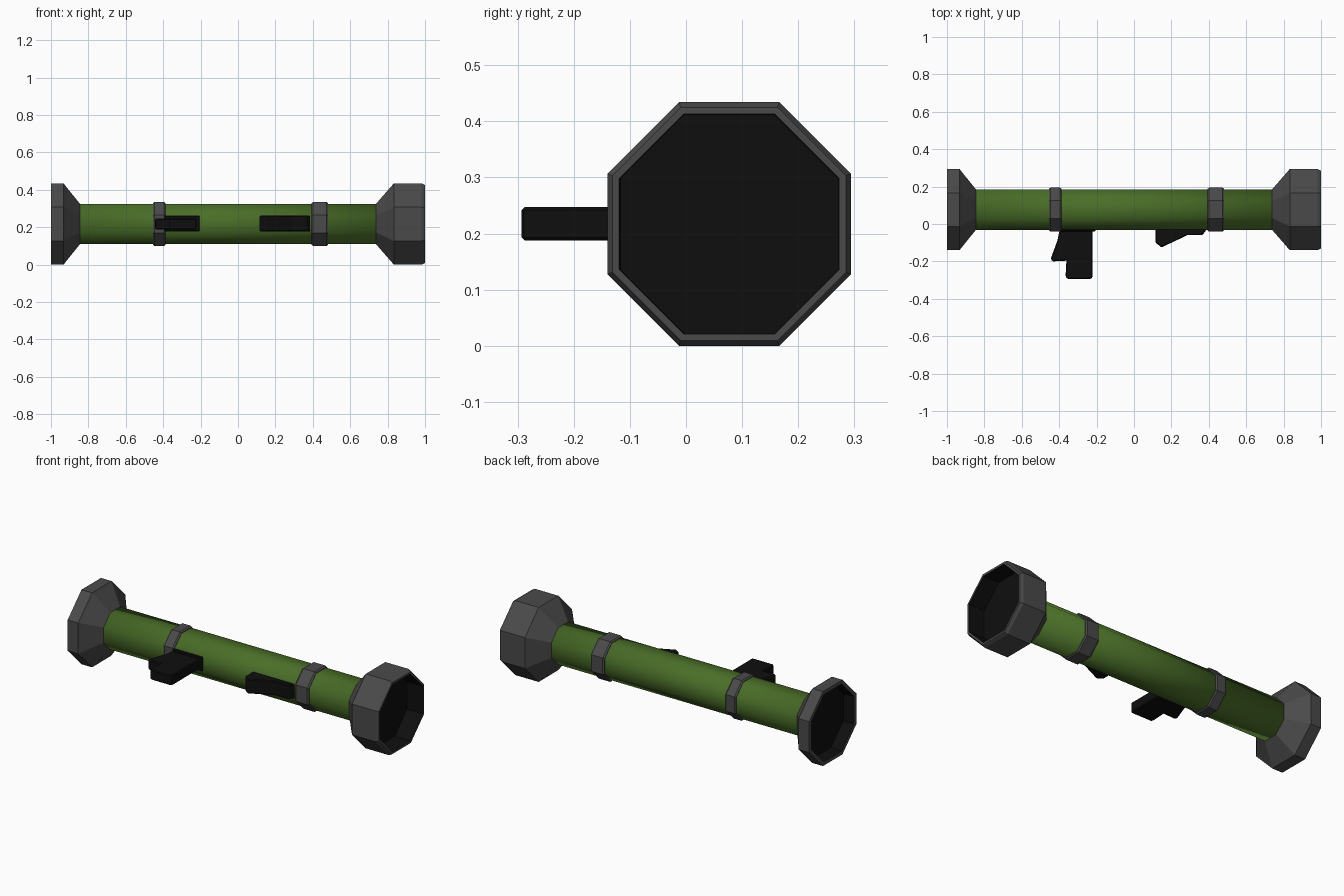
import bpy, bmesh, math

if "Cube" in bpy.data.objects:
    bpy.data.objects.remove(bpy.data.objects["Cube"])

CY, CZ = 0.077, 0.217   # tube axis
N = 8                   # octagonal sections


def material(name, col):
    m = bpy.data.materials.new(name)
    m.diffuse_color = (*col, 1)
    m.use_nodes = True
    m.node_tree.nodes["Principled BSDF"].inputs["Base Color"].default_value = m.diffuse_color
    return m


GREEN = material("olive green", (0.068, 0.155, 0.021))
GREY = material("dark grey", (0.068, 0.068, 0.068))
BLACK = material("black", (0.0045, 0.0045, 0.0045))


def finish(name, bm, mats, smooth=False):
    me = bpy.data.meshes.new(name)
    bm.to_mesh(me)
    bm.free()
    for m in mats:
        me.materials.append(m)
    for p in me.polygons:
        p.use_smooth = smooth
    ob = bpy.data.objects.new(name, me)
    bpy.context.collection.objects.link(ob)
    return ob


def lathe(name, profile, mats, smooth=False, dark_from=None, closed=False):
    """Octagonal sweep of (x, apothem) points around the tube axis."""
    bm = bmesh.new()
    rings = []
    for x, ap in profile:
        r = ap / math.cos(math.pi / N)
        rings.append([bm.verts.new((x, CY + r * math.cos((i + .5) * math.tau / N),
                                    CZ + r * math.sin((i + .5) * math.tau / N)))
                      for i in range(N)])
    pairs = list(zip(rings, rings[1:]))
    if closed:
        pairs.append((rings[-1], rings[0]))
    for k, (a, b) in enumerate(pairs):
        for i in range(N):
            j = (i + 1) % N
            f = bm.faces.new((a[i], a[j], b[j], b[i]))
            f.material_index = int(dark_from is not None and k >= dark_from)
    if not closed:
        bm.faces.new(rings[0])
        f = bm.faces.new(rings[-1])
        f.material_index = int(dark_from is not None)
    bmesh.ops.recalc_face_normals(bm, faces=bm.faces)
    return finish(name, bm, mats, smooth)


def plate(name, outline, z0, z1, bevel):
    """Extrude an (x, y) outline vertically."""
    bm = bmesh.new()
    f = bm.faces.new([bm.verts.new((x, y, z0)) for x, y in outline])
    ext = bmesh.ops.extrude_face_region(bm, geom=[f])["geom"]
    bmesh.ops.translate(bm, vec=(0, 0, z1 - z0),
                        verts=[v for v in ext if isinstance(v, bmesh.types.BMVert)])
    bmesh.ops.recalc_face_normals(bm, faces=bm.faces)
    ob = finish(name, bm, [BLACK])
    mod = ob.modifiers.new("bevel", "BEVEL")
    mod.width, mod.segments = bevel, 1
    return ob


# Main tube
lathe("tube", [(-0.86, 0.108), (0.76, 0.108)], [GREEN], smooth=True)

# Flared ends with dark recessed openings
lathe("rear_flare", [(-0.845, 0.108), (-0.925, 0.207), (-0.932, 0.217), (-1.0, 0.217),
                     (-1.0, 0.196), (-0.935, 0.19)], [GREY, BLACK], dark_from=4)
lathe("front_flare", [(0.738, 0.108), (0.833, 0.217), (0.982, 0.217), (1.0, 0.208),
                      (1.0, 0.196), (0.90, 0.194)], [GREY, BLACK], dark_from=4)

# Clamp bands
for name, x0, x1 in (("rear_band", -0.455, -0.387), ("front_band", 0.393, 0.482)):
    lathe(name, [(x0, 0.10), (x0, 0.111), (x0 + .008, 0.117), (x1 - .008, 0.117),
                 (x1, 0.111), (x1, 0.10)], [GREY], closed=True)

# Pistol grip: mount, trigger guard, handle
plate("grip_mount", [(-0.40, -0.02), (-0.40, -0.04), (-0.205, -0.04), (-0.205, -0.02)],
      0.178, 0.262, 0.004)
plate("trigger_guard", [(-0.395, -0.02), (-0.41, -0.09), (-0.445, -0.185), (-0.437, -0.2),
                        (-0.34, -0.195), (-0.34, -0.02)], 0.188, 0.247, 0.006)
plate("grip_handle", [(-0.352, -0.02), (-0.366, -0.28), (-0.358, -0.293), (-0.228, -0.293),
                      (-0.222, -0.285), (-0.222, -0.02)], 0.188, 0.247, 0.006)

# Forward sight block
plate("front_block", [(0.115, -0.02), (0.115, -0.1), (0.147, -0.125), (0.285, -0.06),
                      (0.365, -0.06), (0.388, -0.03), (0.388, -0.02)], 0.178, 0.262, 0.005)
